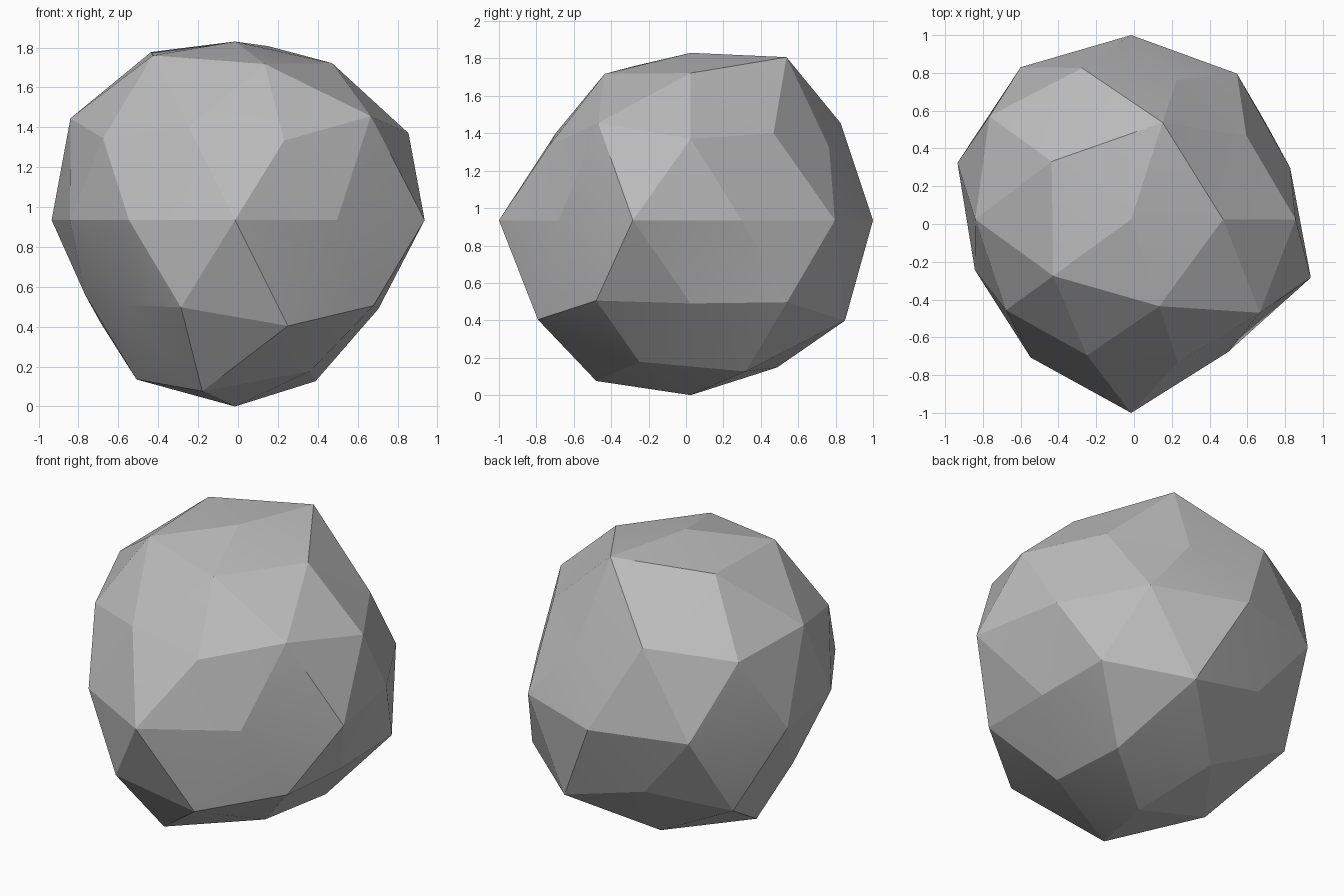
import bpy, bmesh, math
from mathutils import Vector

if "Cube" in bpy.data.objects:
    bpy.data.objects.remove(bpy.data.objects["Cube"])

# Radius of each corner of the boulder, ring by ring (key = 10 * unit height),
# listed counter-clockwise starting from +x
RADII = {
    10: [0.895],
    9: [0.925, 1.025, 0.99, 0.97, 0.92],
    5: [0.886, 0.99, 0.97, 0.89, 0.99],
    4: [0.973, 0.87, 1.037, 0.915, 0.89],
    0: [0.885, 0.953, 0.975, 0.995, 0.967, 0.87, 0.905, 1.025, 0.87, 1.0],
    -4: [0.98, 0.90, 0.84, 0.98, 0.96],
    -5: [0.846, 1.02, 0.98, 0.81, 1.01],
    -9: [0.95, 0.925, 0.94, 1.01, 0.89],
    -10: [0.935],
}
CENTRE = Vector((-0.015, 0.025, 0.935))
SMOOTH_ANGLE = math.radians(12)


def turn(v):
    """Angle around z in degrees, counted from just before +x."""
    return (math.degrees(math.atan2(v.co.y, v.co.x)) + 5) % 360


# Faceted ball
bm = bmesh.new()
bmesh.ops.create_icosphere(bm, subdivisions=2, radius=1.0)
rings = {}
for v in bm.verts:
    v.co.normalize()
    rings.setdefault(round(v.co.z * 10), []).append(v)

# Push each corner in or out to make the irregular stone
for key, verts in rings.items():
    for v, radius in zip(sorted(verts, key=turn), RADII[key]):
        v.co = CENTRE + v.co * radius

# Soft shading over shallow edges, crisp edges elsewhere
bm.normal_update()
for f in bm.faces:
    f.smooth = True
for e in bm.edges:
    e.smooth = e.calc_face_angle(0.0) < SMOOTH_ANGLE

mesh = bpy.data.meshes.new("boulder")
bm.to_mesh(mesh)
bm.free()

# Plain grey stone
stone = bpy.data.materials.new("grey_stone")
stone.diffuse_color = (0.5, 0.5, 0.5, 1.0)
stone.use_nodes = True
stone.node_tree.nodes["Principled BSDF"].inputs["Base Color"].default_value = stone.diffuse_color
mesh.materials.append(stone)

boulder = bpy.data.objects.new("boulder", mesh)
bpy.context.scene.collection.objects.link(boulder)
